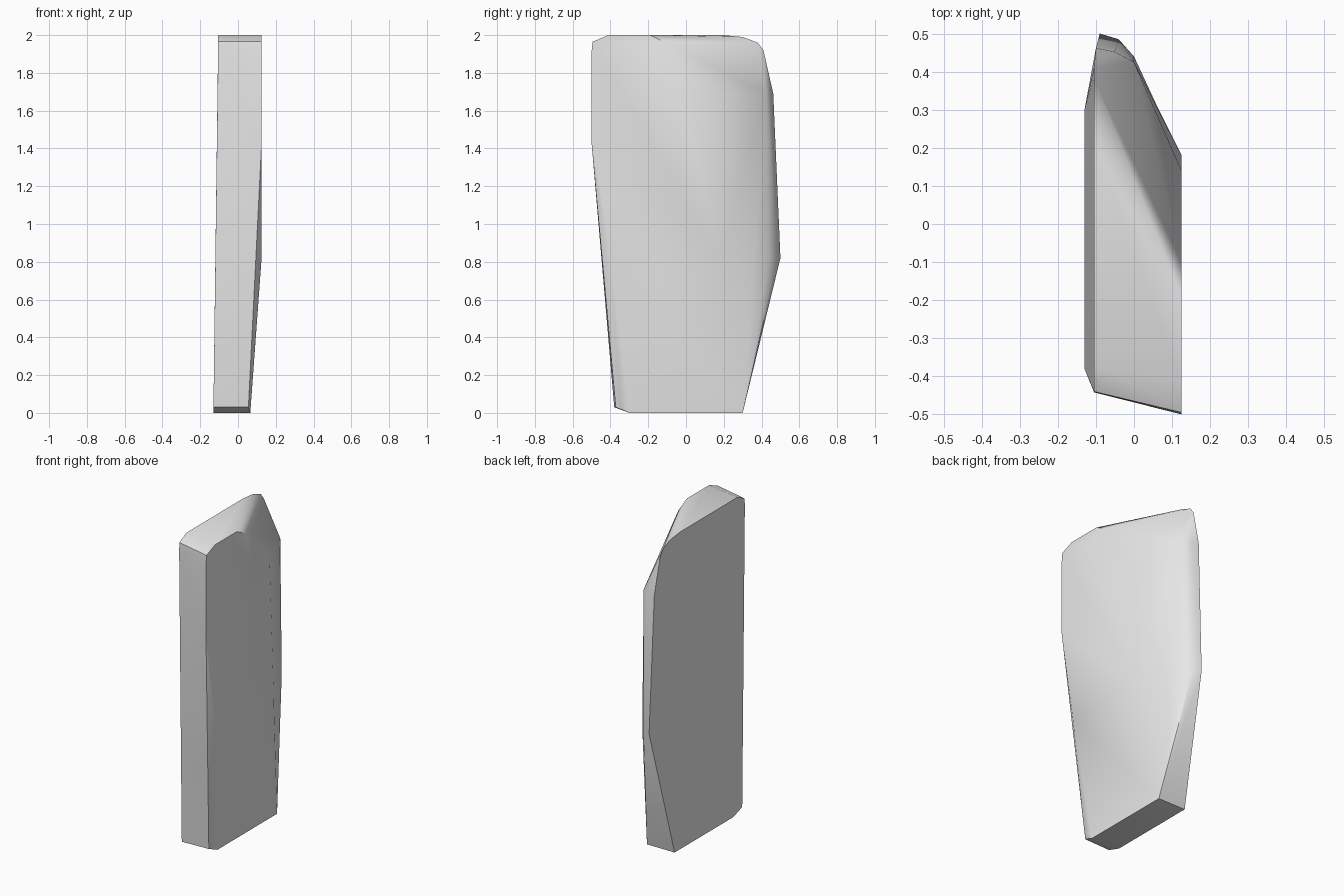
import bpy
import bmesh
import math

default_cube = bpy.data.objects.get("Cube")
if default_cube:
    bpy.data.objects.remove(default_cube, do_unlink=True)


def make_material(name, colour):
    """Create one flat colour material."""
    material = bpy.data.materials.new(name)
    material.use_nodes = True
    material.diffuse_color = colour
    shader = next(n for n in material.node_tree.nodes if n.type == "BSDF_PRINCIPLED")
    shader.inputs["Base Color"].default_value = colour
    shader.inputs["Roughness"].default_value = 0.8
    return material


def outline(x, profile):
    """Place a (y, z) profile on the plane at the given x."""
    return [(x, y, z) for y, z in profile]


def level(z, profile):
    """Place an (x, y) profile at the given height."""
    return [(x, y, z) for x, y in profile]


# Upright broad face, whose back corner is worn away
broad_face = outline(0.125, [
    (-0.5, 1.43), (-0.5, 1.91), (-0.495, 1.965), (-0.41, 2),
    (-0.19, 2), (-0.1, 1.955), (0.14, 1.68), (0.18, 0.82), (-0.4, 0.82),
])

# Upper rim of the opposite broad face
far_rim = outline(-0.105, [
    (-0.442, 1.91), (-0.44, 1.965), (-0.37, 2), (0.2, 2),
    (0.3, 1.99), (0.38, 1.96), (0.41, 1.92),
])

# Narrow back edge, from the shoulder down to the waist
back_shoulder = level(1.69, [(-0.1, 0.462), (-0.05, 0.452), (0, 0.425)])
back_waist = level(0.82, [(-0.09, 0.5), (-0.04, 0.485), (0, 0.44)])

# Chipped front edge, and the tapered foot
front_chip = level(0.82, [(0.102, -0.437)])
foot_front = level(0.03, [(-0.13, -0.38), (0.055, -0.372), (0.067, -0.345)])
foot_base = level(0, [(-0.13, -0.29), (0.065, -0.3), (0.065, 0.3), (-0.13, 0.3)])

corners = (broad_face + far_rim + back_shoulder + back_waist
           + front_chip + foot_front + foot_base)

# Wrap the corners in one faceted solid
bm = bmesh.new()
for corner in corners:
    bm.verts.new(corner)
bmesh.ops.convex_hull(bm, input=bm.verts[:])
loose = [v for v in bm.verts if not v.link_faces]
bmesh.ops.delete(bm, geom=loose, context="VERTS")
bmesh.ops.dissolve_limit(bm, angle_limit=math.radians(1.5),
                         verts=bm.verts[:], edges=bm.edges[:])
bmesh.ops.recalc_face_normals(bm, faces=bm.faces[:])

mesh = bpy.data.meshes.new("stone_slab")
bm.to_mesh(mesh)
bm.free()
mesh.materials.append(make_material("light_grey_stone", (0.8, 0.8, 0.8, 1)))

slab = bpy.data.objects.new("stone_slab", mesh)
bpy.context.collection.objects.link(slab)

# Soften the shallow creases and keep the hard edges
bpy.ops.object.select_all(action="DESELECT")
slab.select_set(True)
bpy.context.view_layer.objects.active = slab
bpy.ops.object.shade_smooth_by_angle(angle=math.radians(30))
